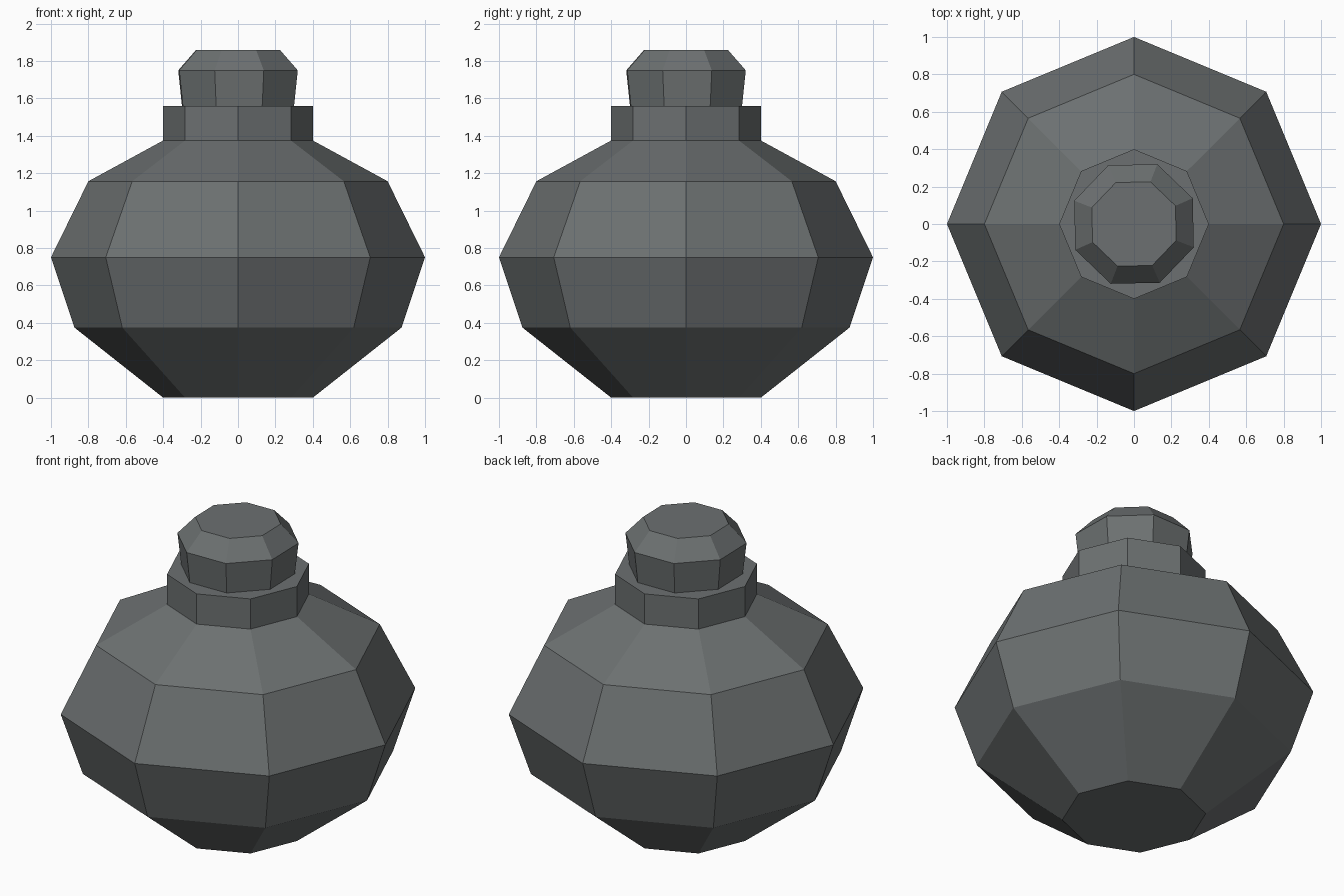
import bpy
import bmesh
from math import cos, sin, radians, tau

SIDES = 8

cube = bpy.data.objects.get("Cube")
if cube:
    bpy.data.objects.remove(cube, do_unlink=True)


def make_material(name, color):
    mat = bpy.data.materials.new(name)
    mat.use_nodes = True
    mat.diffuse_color = color
    mat.node_tree.nodes["Principled BSDF"].inputs["Base Color"].default_value = color
    return mat


def lathe(name, profile, mat, turn=0.0):
    """Faceted solid of revolution from (radius, height) pairs, capped at both ends."""
    bm = bmesh.new()
    rings = []
    for r, z in profile:
        angles = [radians(turn) + tau * i / SIDES for i in range(SIDES)]
        rings.append([bm.verts.new((r * cos(a), r * sin(a), z)) for a in angles])
    for low, high in zip(rings, rings[1:]):
        for i in range(SIDES):
            j = (i + 1) % SIDES
            bm.faces.new((low[i], low[j], high[j], high[i]))
    bm.faces.new(rings[0][::-1])
    bm.faces.new(rings[-1])
    mesh = bpy.data.meshes.new(name)
    bm.to_mesh(mesh)
    bm.free()
    mesh.materials.append(mat)
    obj = bpy.data.objects.new(name, mesh)
    bpy.context.collection.objects.link(obj)
    return obj


grey = make_material("dark grey", (0.15, 0.163, 0.165, 1))

# Round bottle with a short straight neck
lathe("bottle", [(0.4, 0), (0.875, 0.375), (1, 0.75), (0.8, 1.157),
                 (0.4, 1.375), (0.4, 1.56)], grey)

# Bevelled stopper, tapering down into the neck
lathe("stopper", [(0.315, 1.5), (0.343, 1.75), (0.242, 1.858)], grey, turn=23.7)
